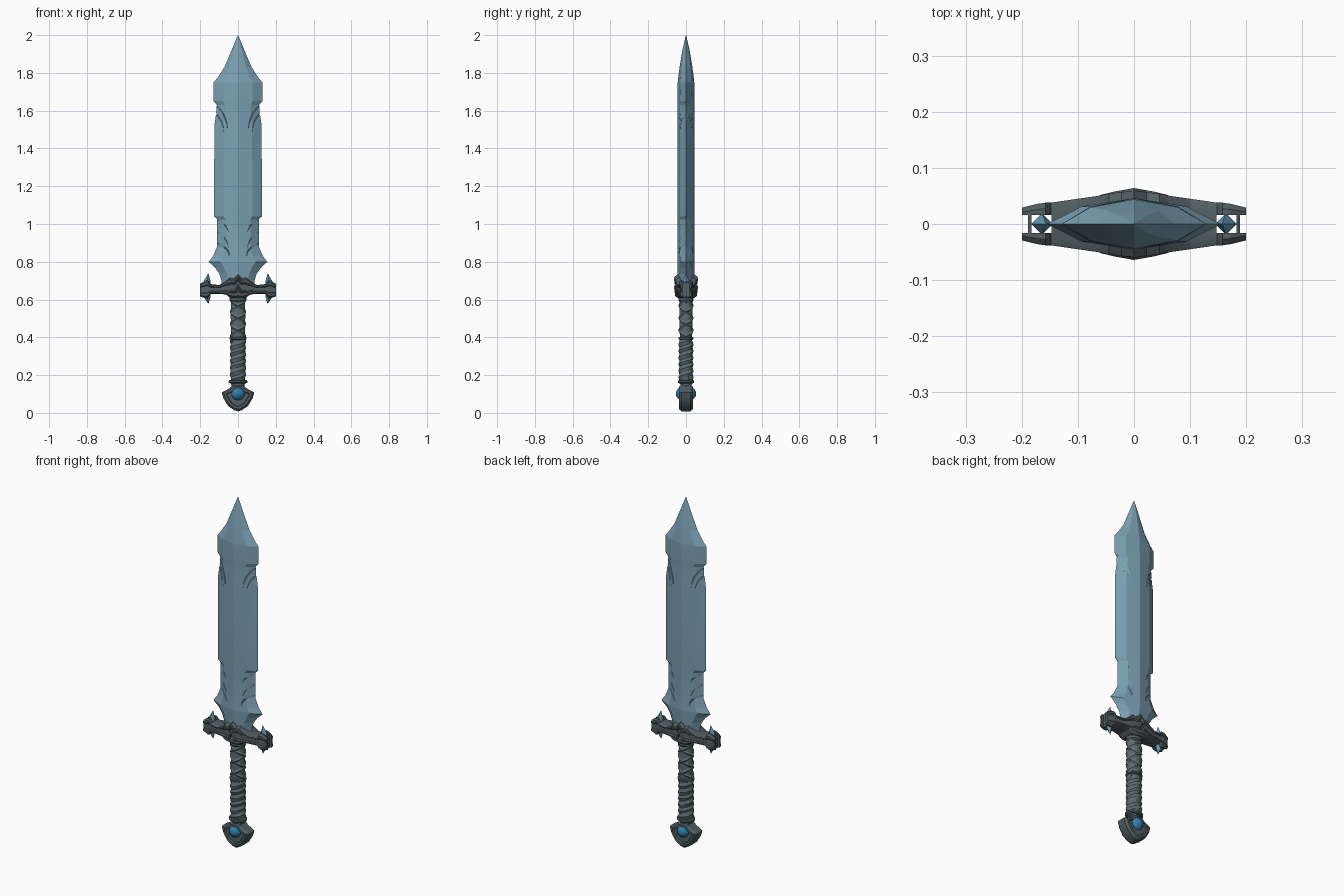
import bpy, bmesh, math
from mathutils import Vector, Matrix

if "Cube" in bpy.data.objects:
    bpy.data.objects.remove(bpy.data.objects["Cube"])


def mat(name, col):
    m = bpy.data.materials.new(name)
    m.diffuse_color = (*col, 1)
    m.use_nodes = True
    m.node_tree.nodes["Principled BSDF"].inputs["Base Color"].default_value = m.diffuse_color
    return m


STEEL = mat("blue steel", (0.20, 0.36, 0.46))
DARK = mat("dark metal", (0.085, 0.115, 0.122))
LEATHER = mat("grey leather", (0.11, 0.155, 0.16))
CRYSTAL = mat("pale crystal", (0.13, 0.33, 0.47))
GEM = mat("blue gem", (0.03, 0.21, 0.43))


def loft(bm, rings):
    """Skin a list of equal closed rings and cap both ends."""
    vs = [[bm.verts.new(p) for p in r] for r in rings]
    n = len(vs[0])
    for a, b in zip(vs, vs[1:]):
        for i in range(n):
            j = (i + 1) % n
            bm.faces.new((a[i], a[j], b[j], b[i]))
    bm.faces.new(vs[0])
    bm.faces.new(vs[-1])


def sweep(bm, pts, normals, widths, heights):
    """Diamond section along a path, tapered by widths and heights."""
    rings = []
    for i, p in enumerate(pts):
        t = (pts[min(i + 1, len(pts) - 1)] - pts[max(i - 1, 0)]).normalized()
        side = t.cross(normals[i]).normalized() * widths[i]
        up = normals[i] * heights[i]
        rings.append([p + side, p + up, p - side, p - up])
    loft(bm, rings)


def finish(name, bm, material, angle=30):
    bmesh.ops.recalc_face_normals(bm, faces=bm.faces[:])
    me = bpy.data.meshes.new(name)
    bm.to_mesh(me)
    bm.free()
    ob = bpy.data.objects.new(name, me)
    bpy.context.collection.objects.link(ob)
    me.materials.append(material)
    shade(ob, angle)
    return ob


def activate(ob):
    bpy.ops.object.select_all(action='DESELECT')
    ob.select_set(True)
    bpy.context.view_layer.objects.active = ob


def shade(ob, angle):
    activate(ob)
    bpy.ops.object.shade_smooth_by_angle(angle=math.radians(angle))


def carve(ob, cutter, angle=25):
    mod = ob.modifiers.new("carve", 'BOOLEAN')
    mod.operation, mod.solver, mod.object = 'DIFFERENCE', 'EXACT', cutter
    mod.use_self = True
    activate(ob)
    bpy.ops.object.modifier_apply(modifier=mod.name)
    bpy.data.objects.remove(cutter)
    shade(ob, angle)


def ellipse(z, rx, ry, n=20):
    return [(rx * math.cos(2 * math.pi * i / n), ry * math.sin(2 * math.pi * i / n), z)
            for i in range(n)]


# Blade: height, half width, half thickness
rows = [(.65, .085, .040), (.70, .088, .042), (.735, .098, .044), (.77, .122, .045),
        (.80, .155, .046), (.83, .132, .046), (.88, .110, .046), (1.025, .110, .046),
        (1.04, .127, .046), (1.52, .125, .046), (1.60, .114, .046), (1.63, .114, .046),
        (1.65, .129, .046), (1.75, .129, .044), (1.775, .108, .041), (1.83, .072, .034),
        (1.92, .034, .019), (2.0, .001, .001)]
bm = bmesh.new()
loft(bm, [[(0, -t, z), (.6 * w, -.68 * t, z), (w, 0, z), (.6 * w, .68 * t, z),
           (0, t, z), (-.6 * w, .68 * t, z), (-w, 0, z), (-.6 * w, -.68 * t, z)]
          for z, w, t in rows])
blade = finish("blade", bm, STEEL, 5)


# Claw-like grooves cut in both edges and both faces
def surface(x, w=.125):
    u = x / w
    return .046 * (1 - .32 * u / .6) if u < .6 else max(0, .0313 * (1 - u) / .4)


bm = bmesh.new()
for z0, z1, x1 in [(1.645, 1.50, .055), (1.60, 1.49, .075),
                   (1.035, .95, .05), (.975, .87, .05), (.91, .83, .045)]:
    for sx in (1, -1):
        for sy in (1, -1):
            pts, hs = [], []
            for i in range(7):
                u = i / 6
                x = .14 + (x1 - .14) * math.sin(u * math.pi / 2)
                pts.append(Vector((sx * x, sy * surface(x), z0 + (z1 - z0) * u ** 1.3)))
                hs.append(.011 * (1 - u) + .001)
            sweep(bm, pts, [Vector((0, 1, 0))] * 7, hs, hs)
carve(blade, finish("groove_cutter", bm, STEEL), 5)

# Guard: columns of x, top, bottom and half depth, with a recessed panel
half = [(0, .735, .608, .059), (.022, .712, .608, .057), (.045, .716, .612, .054),
        (.065, .695, .627, .050), (.10, .677, .630, .045), (.148, .682, .628, .038),
        (.158, .700, .612, .038), (.172, .700, .608, .036), (.20, .684, .616, .029)]
cols = [(-x, a, b, y) for x, a, b, y in half[:0:-1]] + half
prof = [(.72, 0), (1, .1), (1, .24), (.86, .31), (.86, .69), (1, .76), (1, .9), (.72, 1)]
bm = bmesh.new()
loft(bm, [[(x, -y * k, a + (b - a) * f) for k, f in prof] +
          [(x, y * k, a + (b - a) * f) for k, f in prof[::-1]] for x, a, b, y in cols])
guard = finish("guard", bm, DARK)
bm = bmesh.new()
for sx in (1, -1):
    for x, wx in ((.165, .036), (.20, .022)):
        bmesh.ops.create_cube(bm, size=1, matrix=Matrix.Translation((sx * x, 0, .65)) @
                              Matrix.Diagonal((wx, .032, .3, 1)))
carve(guard, finish("slot_cutter", bm, DARK))

# Chevron ornament on both sides of the guard
bm = bmesh.new()
for sy in (1, -1):
    for dz in (0, -.045):
        path = [(-.06, .675), (-.035, .69), (-.018, .685), (0, .715),
                (.018, .685), (.035, .69), (.06, .675)]
        pts = [Vector((x, sy * (.057 - abs(x) * .12), z + dz)) for x, z in path]
        sweep(bm, pts, [Vector((0, 1, 0))] * 7, [.002, .007, .008, .01, .008, .007, .002],
              [.002, .005, .006, .007, .006, .005, .002])
finish("guard_ornament", bm, DARK)

# Crystals poking through the guard slots
for sx, side in ((1, "right"), (-1, "left")):
    bm = bmesh.new()
    loft(bm, [[(sx * (x + r * math.cos(a)), r * math.sin(a), z)
               for a in (0, math.pi / 2, math.pi, 3 * math.pi / 2)]
              for z, x, r in ((.578, .157, .001), (.615, .164, .019),
                              (.695, .164, .019), (.738, .157, .001))])
    finish("crystal_" + side, bm, CRYSTAL, 5)

# Grip core
bm = bmesh.new()
loft(bm, [ellipse(z, rx, rx * .9) for z, rx in
          ((.15, .036), (.22, .039), (.30, .036), (.38, .034), (.42, .036), (.52, .039), (.62, .036))])
finish("grip", bm, LEATHER)


# Wraps: crossing straps above the middle ring, a single spiral below it
def helix(bm, z0, z1, turns, phase, width):
    n = int(abs(turns) * 20)
    pts, nor = [], []
    for i in range(n + 1):
        u = i / n
        a = phase + 2 * math.pi * turns * u
        pts.append(Vector((.0375 * math.cos(a), .034 * math.sin(a), z0 + (z1 - z0) * u)))
        nor.append(Vector((math.cos(a), math.sin(a), 0)))
    sweep(bm, pts, nor, [width] * (n + 1), [.006] * (n + 1))


bm = bmesh.new()
for s in (1, -1):
    for ph in (0, math.pi):
        helix(bm, .405, .60, 1.5 * s, ph, .010)
helix(bm, .175, .385, 3, .5, .019)
helix(bm, .175, .385, 3, .5 + math.pi, .015)
finish("grip_wraps", bm, LEATHER, 35)

# Metal rings on the grip
for name, z, r, h in (("middle_ring", .395, .045, .016), ("lower_ring", .165, .049, .018),
                      ("upper_collar", .602, .044, .03), ("pommel_neck", .145, .034, .035)):
    bm = bmesh.new()
    loft(bm, [ellipse(z + k * h / 2, r * f, r * f * .88)
              for k, f in ((-1, .86), (-.5, 1), (.5, 1), (1, .86))])
    finish(name, bm, DARK)

# Pommel: kite-shaped block with a sunken panel on each face
side = [(.028, .148), (.045, .130), (.086, .108), (.078, .078), (.052, .036), (.02, .014)]
outline = side + [(0, .008)] + [(-x, z) for x, z in side[::-1]]
bm = bmesh.new()
loft(bm, [[(x * k, y, .09 + (z - .09) * k) for x, z in outline]
          for y, k in ((-.036, .86), (-.024, 1), (.024, 1), (.036, .86))])
bmesh.ops.recalc_face_normals(bm, faces=bm.faces[:])
caps = [f for f in bm.faces if abs(f.normal.y) > .99]
bmesh.ops.inset_individual(bm, faces=caps, thickness=.012, depth=0)
bmesh.ops.inset_individual(bm, faces=caps, thickness=.004, depth=-.008)
finish("pommel", bm, DARK)

# Round gem showing on both faces of the pommel
bm = bmesh.new()
bmesh.ops.create_uvsphere(bm, u_segments=24, v_segments=14, radius=1,
                          matrix=Matrix.Translation((0, 0, .102)) @
                          Matrix.Diagonal((.041, .054, .041, 1)))
finish("pommel_gem", bm, GEM, 60)
